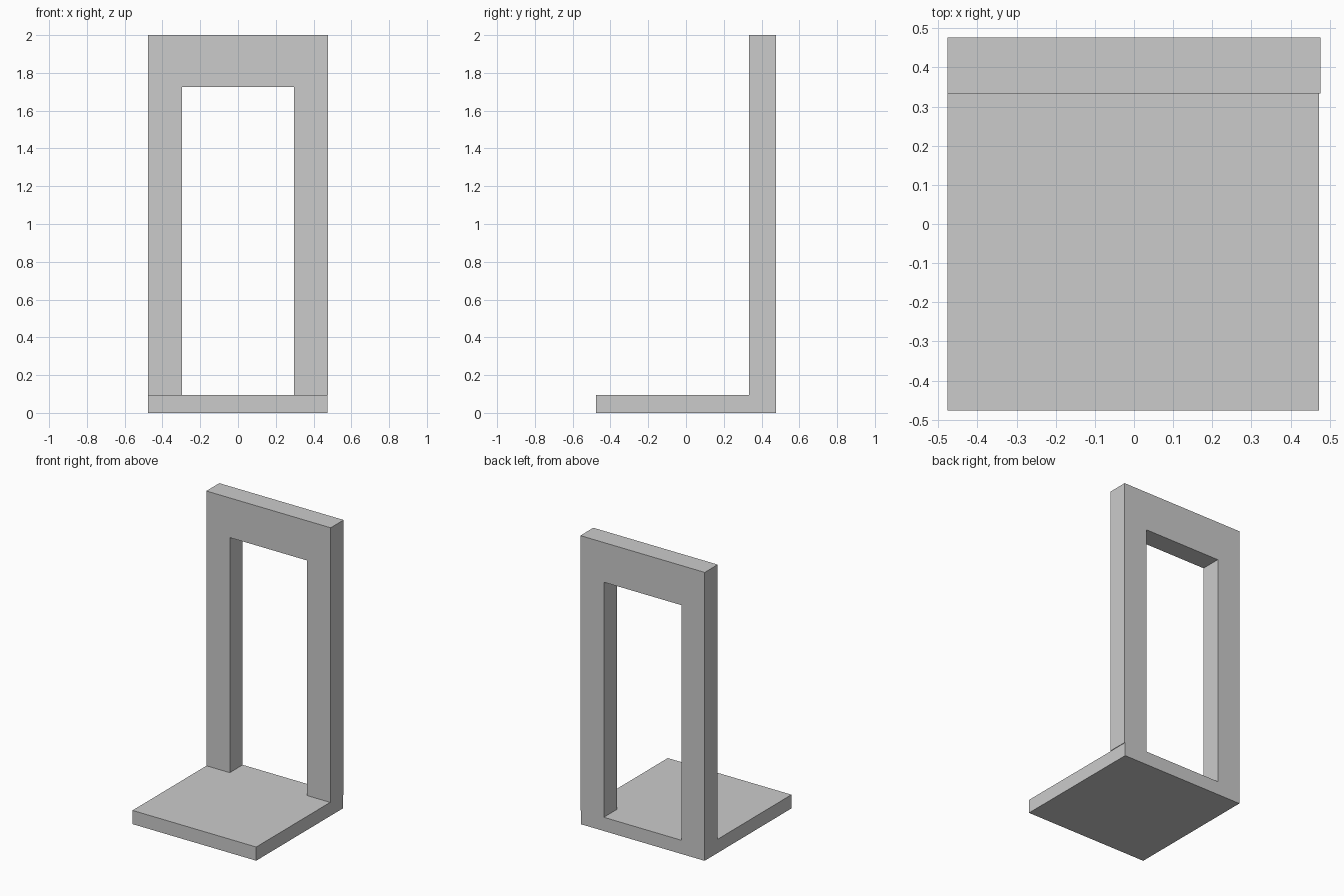
import bpy
import bmesh

if "Cube" in bpy.data.objects:
    bpy.data.objects.remove(bpy.data.objects["Cube"])


def extrude_profile(name, points, direction):
    """Make a solid by extruding a closed planar profile."""
    bm = bmesh.new()
    face = bm.faces.new([bm.verts.new(p) for p in points])
    result = bmesh.ops.extrude_face_region(bm, geom=[face], use_keep_orig=True)
    moved = [g for g in result["geom"] if isinstance(g, bmesh.types.BMVert)]
    bmesh.ops.translate(bm, verts=moved, vec=direction)
    bmesh.ops.recalc_face_normals(bm, faces=bm.faces[:])
    mesh = bpy.data.meshes.new(name)
    bm.to_mesh(mesh)
    bm.free()
    obj = bpy.data.objects.new(name, mesh)
    bpy.context.collection.objects.link(obj)
    return obj


BASE_TOP, FRONT, BACK = 0.095, 0.334, 0.476

# Flat square base slab
base = [(-0.476, -BACK), (0.473, -BACK), (0.473, BACK), (-0.476, BACK)]
extrude_profile("base_slab", [(x, y, 0) for x, y in base], (0, 0, BASE_TOP))

# Upright frame: two legs joined by a deep top rail
half = [(0.477, 2.0), (0.477, BASE_TOP), (0.297, BASE_TOP), (0.297, 1.725)]
outline = half + [(-x, z) for x, z in reversed(half)]
extrude_profile("upright_frame", [(x, FRONT, z) for x, z in outline],
                (0, BACK - FRONT, 0))
